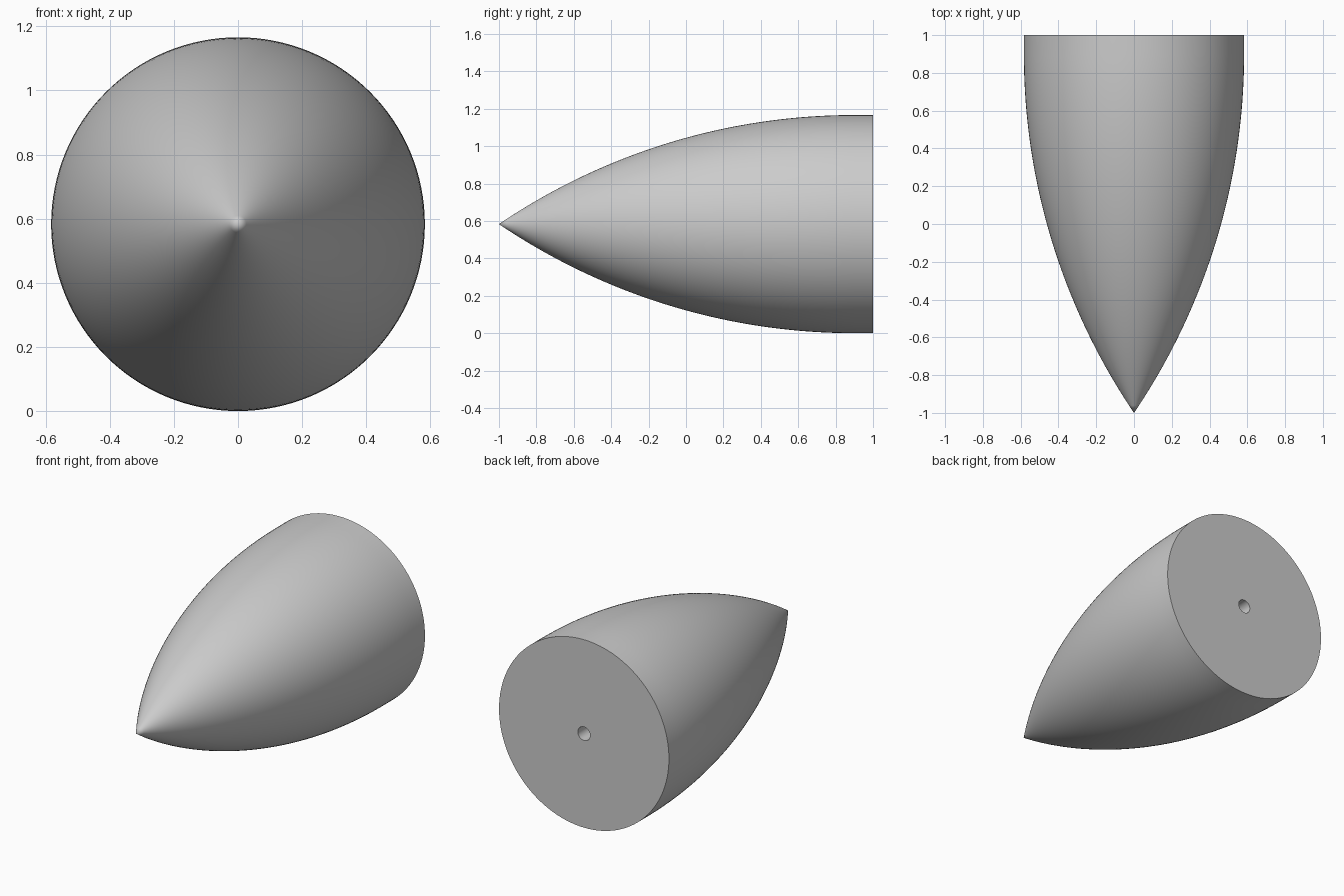
import bpy, bmesh, math
from mathutils import Matrix, Vector

cube = bpy.data.objects.get("Cube")
if cube:
    bpy.data.objects.remove(cube, do_unlink=True)

RADIUS, LENGTH, CURVED = 0.583, 2.0, 1.9
HOLE_RADIUS, HOLE_DEPTH = 0.042, 0.4
SIDES, RINGS = 128, 48

grey = bpy.data.materials.new("light grey")
grey.use_nodes = True
colour = (0.6, 0.6, 0.6, 1)
grey.diffuse_color = colour
grey.node_tree.nodes["Principled BSDF"].inputs["Base Color"].default_value = colour

# Ogive arc from the tip, a short straight skirt, the flat base and a blind hole
arc = (RADIUS ** 2 + CURVED ** 2) / (2 * RADIUS)
profile = []
for i in range(RINGS + 1):
    d = CURVED * i / RINGS
    profile.append((math.sqrt(arc ** 2 - (CURVED - d) ** 2) + RADIUS - arc, d - 1))
profile[0] = (0, -1)
profile += [(RADIUS, 1), (HOLE_RADIUS, 1), (HOLE_RADIUS, 1 - HOLE_DEPTH), (0, 1 - HOLE_DEPTH)]

# Spin the profile about the long axis
bm = bmesh.new()
verts = [bm.verts.new((r, y, 0)) for r, y in profile]
edges = [bm.edges.new(pair) for pair in zip(verts, verts[1:])]
bmesh.ops.spin(bm, geom=verts + edges, cent=Vector(), axis=(0, 1, 0),
               angle=2 * math.pi, steps=SIDES, use_merge=True)
bmesh.ops.remove_doubles(bm, verts=bm.verts, dist=0.0001)
bmesh.ops.recalc_face_normals(bm, faces=bm.faces)
bmesh.ops.transform(bm, matrix=Matrix.Translation((0, 0, RADIUS)), verts=bm.verts)

mesh = bpy.data.meshes.new("nose_cone")
bm.to_mesh(mesh)
bm.free()
mesh.materials.append(grey)
cone = bpy.data.objects.new("nose_cone", mesh)
bpy.context.collection.objects.link(cone)

# Smooth sides with crisp rims
bpy.ops.object.select_all(action='DESELECT')
cone.select_set(True)
bpy.context.view_layer.objects.active = cone
bpy.ops.object.shade_smooth_by_angle(angle=math.radians(40))
